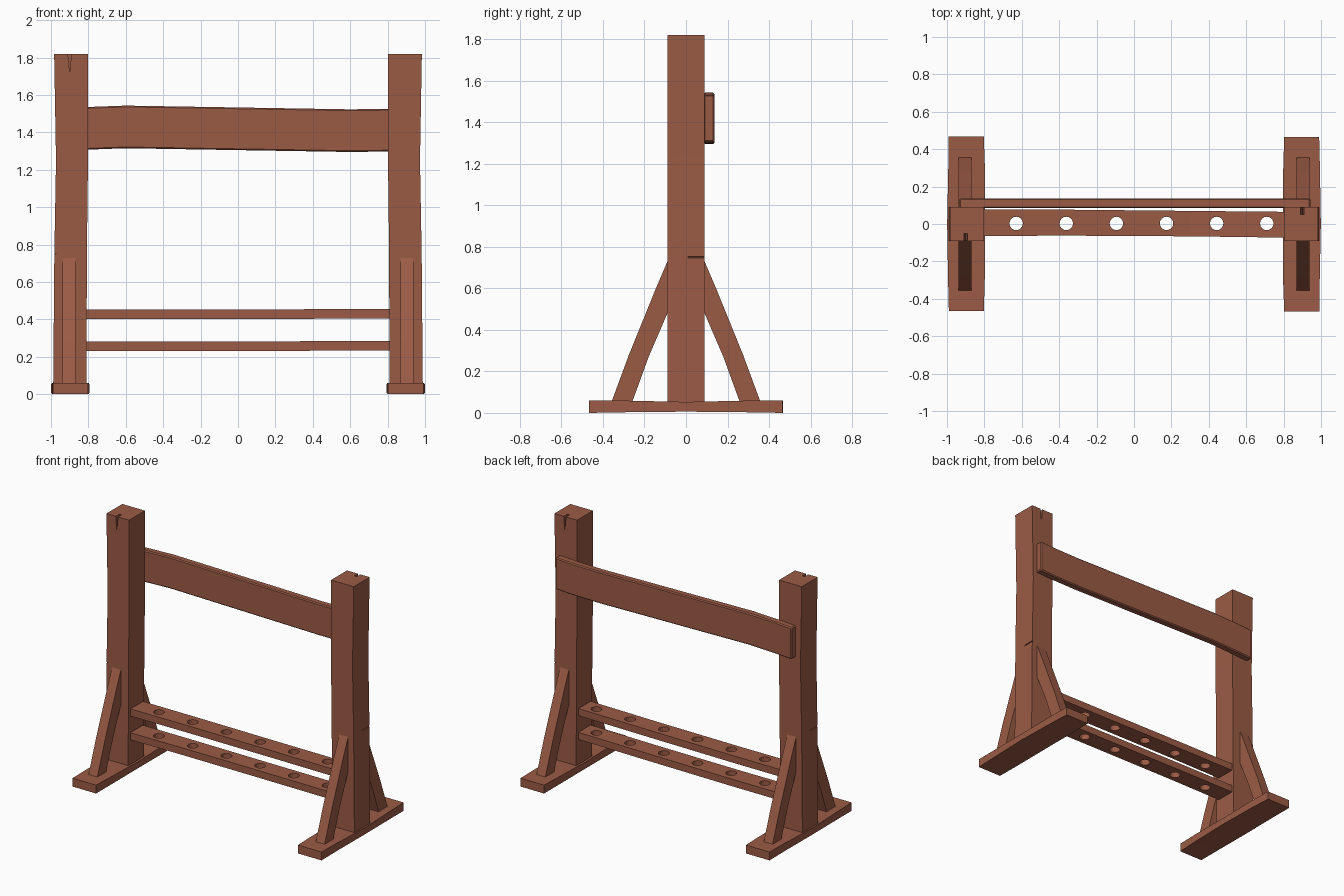
import bpy, bmesh, math
from mathutils import Matrix

if "Cube" in bpy.data.objects:
    bpy.data.objects.remove(bpy.data.objects["Cube"])

wood = bpy.data.materials.new("red_brown_wood")
wood.diffuse_color = (0.33, 0.105, 0.06, 1)
wood.use_nodes = True
wood.node_tree.nodes["Principled BSDF"].inputs["Base Color"].default_value = wood.diffuse_color


def loft(name, rings):
    """Closed solid through a list of equal-length point rings."""
    bm = bmesh.new()
    vs = [[bm.verts.new(p) for p in r] for r in rings]
    n = len(vs[0])
    for a, b in zip(vs, vs[1:]):
        for i in range(n):
            bm.faces.new((a[i], a[(i + 1) % n], b[(i + 1) % n], b[i]))
    bm.faces.new(vs[0])
    bm.faces.new(vs[-1])
    bmesh.ops.recalc_face_normals(bm, faces=bm.faces)
    me = bpy.data.meshes.new(name)
    bm.to_mesh(me)
    bm.free()
    me.materials.append(wood)
    ob = bpy.data.objects.new(name, me)
    bpy.context.collection.objects.link(ob)
    return ob


def rect_x(x, y0, y1, z0, z1):
    return [(x, y0, z0), (x, y1, z0), (x, y1, z1), (x, y0, z1)]


def rect_y(y, x0, x1, z0, z1):
    return [(x0, y, z0), (x1, y, z0), (x1, y, z1), (x0, y, z1)]


def rect_z(z, x0, x1, y0, y1):
    return [(x0, y0, z), (x1, y0, z), (x1, y1, z), (x0, y1, z)]


def apply_mod(ob, kind, **props):
    m = ob.modifiers.new("mod", kind)
    for k, v in props.items():
        setattr(m, k, v)
    bpy.context.view_layer.objects.active = ob
    bpy.ops.object.modifier_apply(modifier=m.name)


def cut(ob, cutter):
    cutter.hide_render = True
    apply_mod(ob, 'BOOLEAN', operation='DIFFERENCE', object=cutter, solver='EXACT')
    bpy.data.objects.remove(cutter)


def half_turn(ob, name):
    """Copy for the other end, turned half round the centre."""
    me = ob.data.copy()
    me.transform(Matrix.Rotation(math.pi, 4, 'Z'))
    bpy.context.collection.objects.link(bpy.data.objects.new(name, me))


# Post, slightly uneven hewn timber
post = loft("left_post", [rect_z(z, x0, x1, -.09, .09) for z, x0, x1 in (
    (.04, -.988, -.81), (.75, -.982, -.808), (1.25, -.973, -.802), (1.82, -.983, -.803))])
# Split in the top of the post and a nick in its outer face
cut(post, loft("split_cutter", [
    [(-.912, y, 1.85), (-.888, y, 1.85), (-.9, y, 1.72)] for y in (-.15, -.05)]))
cut(post, loft("nick_cutter", [
    [(-1.02, y, .765), (-1.02, y, .735), (-.97, y, .75)] for y in (-.12, -.01)]))
half_turn(post, "right_post")

# Foot, a little wider in the middle
foot = loft("left_foot", [rect_y(y, x0, x1, z0, z1) for y, x0, x1, z0, z1 in (
    (-.465, -.99, -.803, 0, .06), (-.3, -.994, -.798, .003, .059),
    (0, -.999, -.795, .006, .053), (.3, -.993, -.797, .003, .059),
    (.467, -.991, -.803, 0, .06))])
half_turn(foot, "right_foot")

# Leaning braces in front of and behind each post
for side, s in (("front", -1), ("back", 1)):
    prof = [(.36, .05), (.26, .05), (.18, .27), (.085, .49), (.085, .74), (.145, .60), (.275, .28)]
    brace = loft("left_%s_brace" % side, [[(x, s * y, z) for y, z in prof] for x in (-.938, -.868)])
    half_turn(brace, "right_%s_brace" % ("back" if s < 0 else "front"))

# Wide plank across the back
beam = loft("back_plank", [rect_x(x, .085, .137, z, z + .228) for x, z in (
    (-.935, 1.30), (-.82, 1.307), (-.6, 1.315), (0, 1.305), (.6, 1.295), (.82, 1.298), (.943, 1.305))])
apply_mod(beam, 'BEVEL', width=.007, segments=1, limit_method='ANGLE')

# Two rack rails drilled with six holes each
for name, z in (("lower_rail", .231), ("upper_rail", .402)):
    rail = loft(name, [rect_x(x, y0, y1, z + dz, z + dz + .051) for x, y0, y1, dz in (
        (-.82, -.065, .077, 0), (-.4, -.062, .077, 0), (.3, -.066, .07, .001), (.82, -.073, .065, .003))])
    for i in range(6):
        cx = -.63 + .268 * i
        ring = [(cx + .036 * math.cos(a * math.pi / 8), .003 + .036 * math.sin(a * math.pi / 8))
                for a in range(16)]
        cut(rail, loft("hole_cutter", [[(x, y, h) for x, y in ring] for h in (z - .05, z + .1)]))
